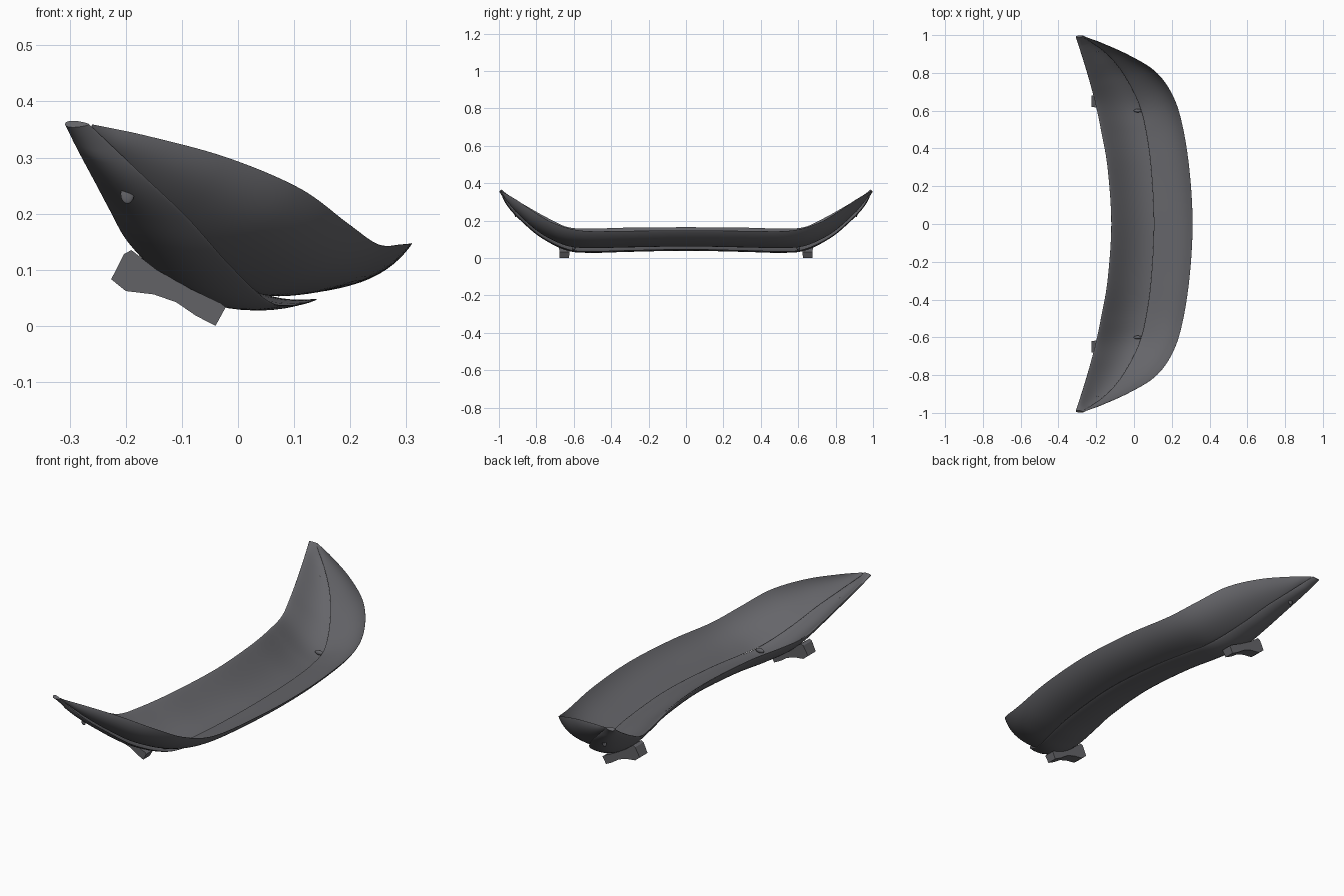
import bpy, bmesh, math
from mathutils import Vector

if "Cube" in bpy.data.objects:
    bpy.data.objects.remove(bpy.data.objects["Cube"])

dark = bpy.data.materials.new("dark_grey")
dark.diffuse_color = (.13, .13, .142, 1)
dark.use_nodes = True
dark.node_tree.nodes["Principled BSDF"].inputs["Base Color"].default_value = dark.diffuse_color

def spline(pts, u):
    # Catmull-Rom through mirrored stations, u in 0..1
    n = len(pts) - 1
    f = min(max(u, 0), 1) * n
    i = min(int(f), n - 1)
    t = f - i
    p1, p2 = pts[i], pts[i + 1]
    p0 = pts[i - 1] if i else p1 * 2 - p2
    p3 = pts[i + 2] if i + 2 <= n else p2 * 2 - p1
    return 0.5 * (2 * p1 + (p2 - p0) * t + (2 * p0 - 5 * p1 + 4 * p2 - p3) * t * t
                  + (3 * p1 - p0 - 3 * p2 + p3) * t ** 3)

def mirrored(half):
    h = [Vector(p) for p in half]
    return [Vector((p.x, -p.y, p.z)) for p in reversed(h[1:])] + h

def frame(le, te, u):
    a, b = spline(le, u), spline(te, u)
    e = 0.01
    mid = lambda v: spline(le, v) + spline(te, v)
    tan = mid(min(u + e, 1)) - mid(max(u - e, 0))
    return a, b, (b - a).cross(tan).normalized()

def surf(le, te, u, s, side, sag, thick, tmin):
    # point on the cambered section; side +1 upper, -1 lower
    a, b, n = frame(le, te, u)
    c = (b - a).length
    fade = min(1, (1 - abs(2 * u - 1)) * 12)
    camber = -sag * fade * c * 4 * s * (1 - s) * (0.7 + 0.6 * s)
    t = max(thick * c, tmin) * (1.6 * math.sqrt(s * (1 - s)) * (1.25 - 0.8 * s) + 0.06)
    return a + (b - a) * s + n * (camber + side * t / 2)

def finish(bm, name, angle=40):
    bmesh.ops.recalc_face_normals(bm, faces=bm.faces)
    me = bpy.data.meshes.new(name)
    bm.to_mesh(me)
    bm.free()
    me.materials.append(dark)
    ob = bpy.data.objects.new(name, me)
    bpy.context.collection.objects.link(ob)
    bpy.ops.object.select_all(action='DESELECT')
    ob.select_set(True)
    bpy.context.view_layer.objects.active = ob
    bpy.ops.object.shade_smooth_by_angle(angle=math.radians(angle))
    return ob

def wing(name, le, te, sag, thick, tmin, nu=120, ns=20):
    bm = bmesh.new()
    ss = [(1 - math.cos(math.pi * k / ns)) / 2 for k in range(ns + 1)]
    loop = [(s, 1) for s in ss] + [(s, -1) for s in reversed(ss)]
    rings = [[bm.verts.new(surf(le, te, i / nu, s, d, sag, thick, tmin)) for s, d in loop]
             for i in range(nu + 1)]
    m = len(loop)
    for r0, r1 in zip(rings, rings[1:]):
        for k in range(m):
            bm.faces.new((r0[k], r0[(k + 1) % m], r1[(k + 1) % m], r1[k]))
    bm.faces.new(rings[0])
    bm.faces.new(rings[-1])
    return finish(bm, name)

# Lower main plane
main_le = mirrored([(-.12, 0, .163), (-.14, .3, .161), (-.175, .5, .156), (-.202, .63, .163),
                    (-.228, .73, .208), (-.254, .82, .257), (-.282, .91, .31), (-.308, .99, .36)])
main_te = mirrored([(.14, 0, .047), (.122, .3, .041), (.09, .5, .036), (.05, .63, .046),
                    (-.018, .77, .111), (-.09, .87, .192), (-.172, .945, .27), (-.266, .996, .359)])
MAIN = (.135, .09, .02)
wing("main_plane", main_le, main_te, *MAIN)

# Upper flap
flap_le = mirrored([(.105, 0, .063), (.09, .3, .058), (.062, .5, .054), (.028, .63, .064),
                    (-.035, .76, .122), (-.105, .86, .2), (-.18, .93, .272), (-.262, .985, .348)])
flap_te = mirrored([(.31, 0, .147), (.292, .3, .145), (.25, .55, .145), (.195, .7, .183),
                    (.11, .81, .245), (-.02, .89, .3), (-.16, .953, .338), (-.26, .992, .359)])
wing("upper_flap", flap_le, flap_te, .115, .05, .006)

def ellipsoid(name, loc, size):
    bm = bmesh.new()
    bmesh.ops.create_uvsphere(bm, u_segments=20, v_segments=12, radius=1)
    bmesh.ops.scale(bm, vec=size, verts=bm.verts)
    bmesh.ops.translate(bm, vec=loc, verts=bm.verts)
    finish(bm, name)

foot = [(-.19, .135), (-.203, .128), (-.226, .083), (-.2, .062), (-.15, .056), (-.11, .042),
        (-.075, .018), (-.04, .0), (-.022, .033), (-.03, .04), (-.085, .066), (-.145, .1)]

for sgn, side in ((1, "back"), (-1, "front")):
    # Mounting feet, slightly wider at the top
    bm = bmesh.new()
    rows = []
    for d in (-1, 1):
        rows.append([bm.verts.new((x, sgn * (.65 + d * (.025 + .06 * z)), z)) for x, z in foot])
        bm.faces.new(rows[-1])
    for k in range(len(foot)):
        j = (k + 1) % len(foot)
        bm.faces.new((rows[0][k], rows[0][j], rows[1][j], rows[1][k]))
    finish(bm, side + "_mount_foot", 30)
    # Slot spacers between the two planes
    ellipsoid(side + "_slot_spacer", (.02, sgn * .6, .052), (.022, .009, .011))
    # Oval studs on the outer faces
    p = surf(main_le, main_te, .5 + sgn * .4, .64, -1, *MAIN)
    ellipsoid(side + "_tip_stud", p, (.012, .004, .017))
